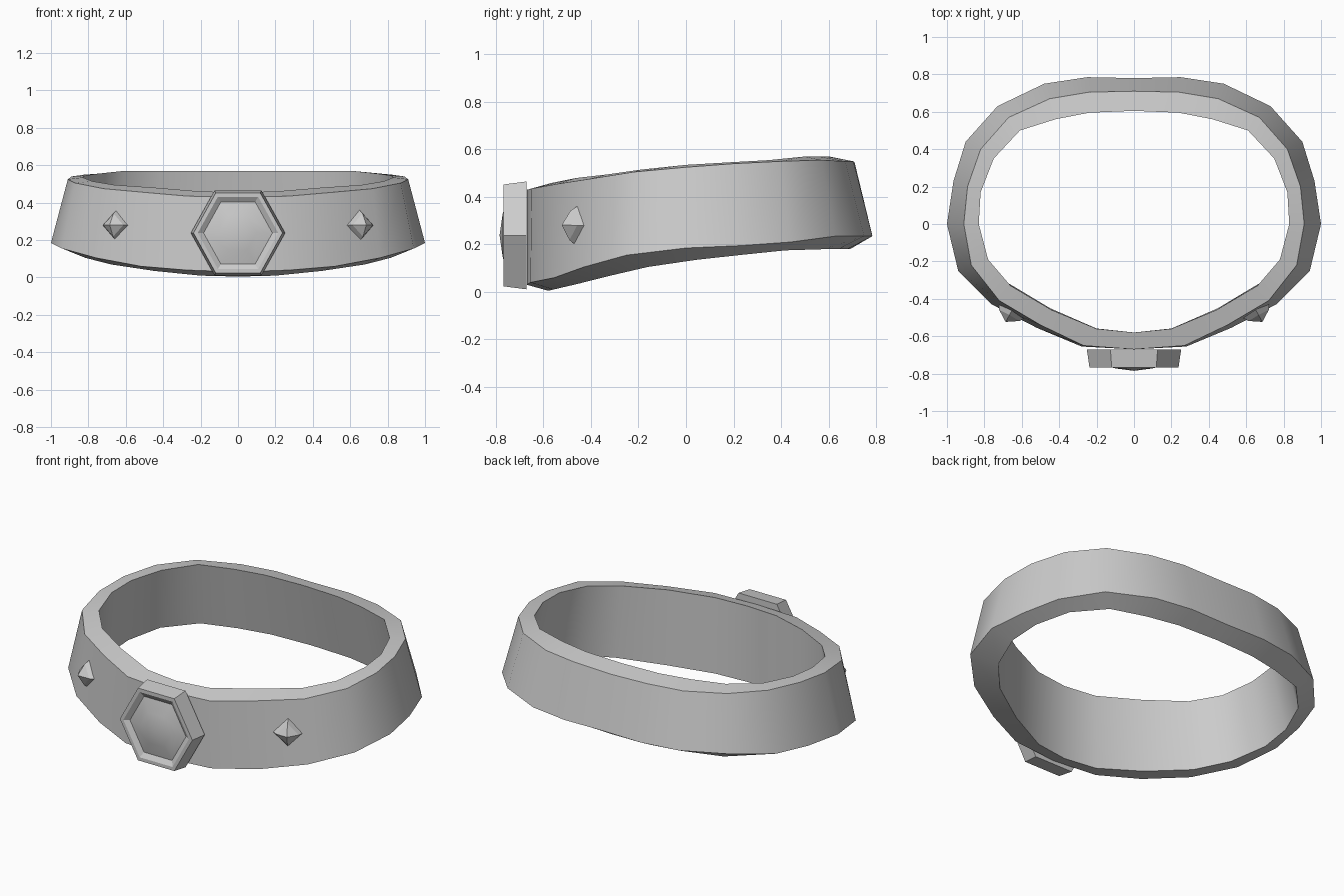
import bpy, bmesh, math
from mathutils import Vector, Matrix

if "Cube" in bpy.data.objects:
    bpy.data.objects.remove(bpy.data.objects["Cube"])


def make_object(name, bm, angle=None):
    bmesh.ops.recalc_face_normals(bm, faces=bm.faces)
    mesh = bpy.data.meshes.new(name)
    bm.to_mesh(mesh)
    bm.free()
    ob = bpy.data.objects.new(name, mesh)
    bpy.context.collection.objects.link(ob)
    if angle:
        bpy.ops.object.select_all(action='DESELECT')
        ob.select_set(True)
        bpy.context.view_layer.objects.active = ob
        bpy.ops.object.shade_smooth_by_angle(angle=math.radians(angle))
    return ob


def loft(bm, rings, wrap=False, tip=None):
    """Bridge rings of vertices; wrap joins last to first, tip closes the end in a point."""
    loops = [[bm.verts.new(p) for p in r] for r in rings]
    pairs = list(zip(loops, loops[1:])) + ([(loops[-1], loops[0])] if wrap else [])
    n = len(loops[0])
    for a, b in pairs:
        for i in range(n):
            j = (i + 1) % n
            bm.faces.new((a[i], a[j], b[j], b[i]))
    if tip:
        t = bm.verts.new(tip)
        for i in range(n):
            bm.faces.new((loops[-1][i], loops[-1][(i + 1) % n], t))
    return loops


def mirrored(half):
    return half + [(-x, y, z) for x, y, z in half[-2:0:-1]]


# Band: four edge loops, front to back along the +x half, mirrored
outer_low = [(0, -.67, .03), (.28, -.655, .04), (.52, -.555, .06), (.76, -.43, .105),
             (.94, -.25, .155), (1, 0, .185), (.965, .23, .195), (.9, .44, .21),
             (.73, .63, .235), (.48, .75, .235), (.25, .785, .235), (0, .78, .235)]
outer_top = [(0, -.67, .43), (.27, -.65, .435), (.5, -.54, .455), (.72, -.41, .475),
             (.87, -.22, .505), (.91, 0, .525), (.89, .2, .54), (.82, .4, .55),
             (.67, .57, .555), (.45, .67, .55), (.24, .705, .55), (0, .71, .545)]
inner = [(0, -.58), (.2, -.56), (.44, -.46), (.66, -.33), (.78, -.19), (.83, 0),
         (.82, .17), (.75, .35), (.61, .5), (.42, .56), (.24, .595), (0, .605)]
z_low = [.005, .01, .035, .07, .105, .135, .155, .175, .18, .18, .18, .18]
z_top = [.455, .46, .48, .495, .515, .535, .545, .555, .57, .57, .57, .57]
inner_top = [(x, y, z) for (x, y), z in zip(inner, z_top)]
# the inner wall flares outwards at the bottom, most of all at the back
inner_low = []
for (x, y), z in zip(inner, z_low):
    t = (y + .58) / 1.18
    inner_low.append((x * (1 + .07 * min(1, 2 * t)), y + .085 * t, z))

bm = bmesh.new()
loft(bm, [mirrored(r) for r in (outer_low, outer_top, inner_top, inner_low)], wrap=True)
make_object("band", bm, 55)


# Hexagonal setting with a recessed, shallow-domed stone
def hexagon(r, y):
    return [(r * math.cos(k * math.pi / 3), y, .238 + 1.04 * r * math.sin(k * math.pi / 3))
            for k in range(6)]


bm = bmesh.new()
loops = loft(bm, [hexagon(.252, -.672), hexagon(.238, -.768),
                  hexagon(.215, -.768), hexagon(.182, -.748)])
bm.faces.new(loops[0])
make_object("gem_setting", bm, 30)

bm = bmesh.new()
loft(bm, [hexagon(.184, -.75), hexagon(.1, -.772)], tip=(0, -.785, .238))
make_object("gem", bm, 40)

# Four-sided studs with bulging sides, pointing out of the band
for side, name in ((1, "stud_right"), (-1, "stud_left")):
    normal = Vector((side * .48, -.86, .04)).normalized()
    turn = normal.to_track_quat('Z', 'Y').to_matrix().to_4x4()
    bm = bmesh.new()
    diamond = [(1, 0), (0, 1), (-1, 0), (0, -1)]
    loft(bm, [[(r * a, r * b, h) for a, b in diamond] for r, h in ((.09, -.04), (.062, .004))],
         tip=(0, 0, .044))
    place = Matrix.Translation((side * .665, -.485, .28)) @ turn
    bmesh.ops.transform(bm, matrix=place, verts=bm.verts)
    make_object(name, bm)
